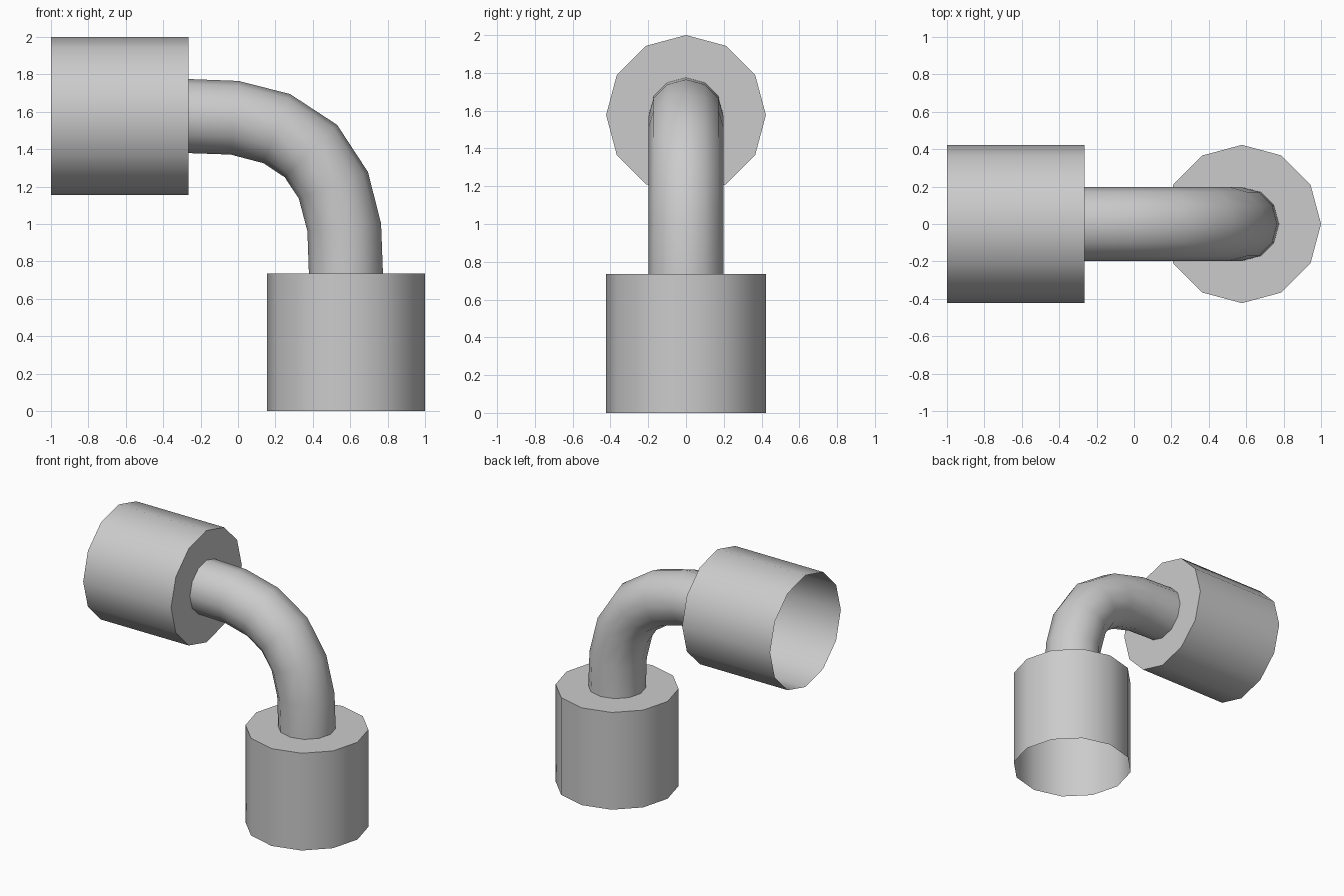
import bpy, bmesh, math
from mathutils import Vector

if "Cube" in bpy.data.objects:
    bpy.data.objects.remove(bpy.data.objects["Cube"])

SIDES = 12
R_SOCKET, R_PIPE = 0.423, 0.198
CORNER = Vector((0.577, 0, 1.577))   # where the two pipe axes cross

# Half of the elbow: (distance back along x, drop in z, turn in degrees, radius)
half = [
    (1.577, 0.0, 0, R_SOCKET),       # open mouth
    (0.841, 0.0, 0, R_SOCKET),       # socket shoulder
    (0.841, 0.0, 0, R_PIPE),         # pipe start
    (0.595, 0.009, 6, R_PIPE),
    (0.370, 0.067, 21, R_PIPE),
]
# Mirror the half across the 45 degree plane of the bend
sections = half + [(0.187, 0.187, 45, R_PIPE)]
sections += [(v, u, 90 - a, r) for u, v, a, r in reversed(half)]


def add_ring(bm, back, drop, turn, radius):
    centre = CORNER + Vector((-back, 0, -drop))
    a = math.radians(turn)
    out = Vector((math.sin(a), 0, math.cos(a)))
    side = Vector((0, 1, 0))
    return [bm.verts.new(centre + radius * (out * math.cos(t) + side * math.sin(t)))
            for t in (2 * math.pi * i / SIDES for i in range(SIDES))]


# Elbow with a socket at each open end, one continuous skin
bm = bmesh.new()
rings = [add_ring(bm, *s) for s in sections]
for r0, r1 in zip(rings, rings[1:]):
    for i in range(SIDES):
        j = (i + 1) % SIDES
        bm.faces.new((r0[j], r0[i], r1[i], r1[j]))

# Make the skin face outwards
bm.normal_update()
f = bm.faces[:][0]
if f.normal.dot(f.calc_center_median() - Vector((f.calc_center_median().x, 0, CORNER.z))) < 0:
    bmesh.ops.reverse_faces(bm, faces=bm.faces[:])

mesh = bpy.data.meshes.new("pipe_elbow")
bm.to_mesh(mesh)
bm.free()
elbow = bpy.data.objects.new("pipe_elbow", mesh)
bpy.context.collection.objects.link(elbow)
bpy.context.view_layer.objects.active = elbow
elbow.select_set(True)
bpy.ops.object.shade_smooth_by_angle(angle=math.radians(40))
